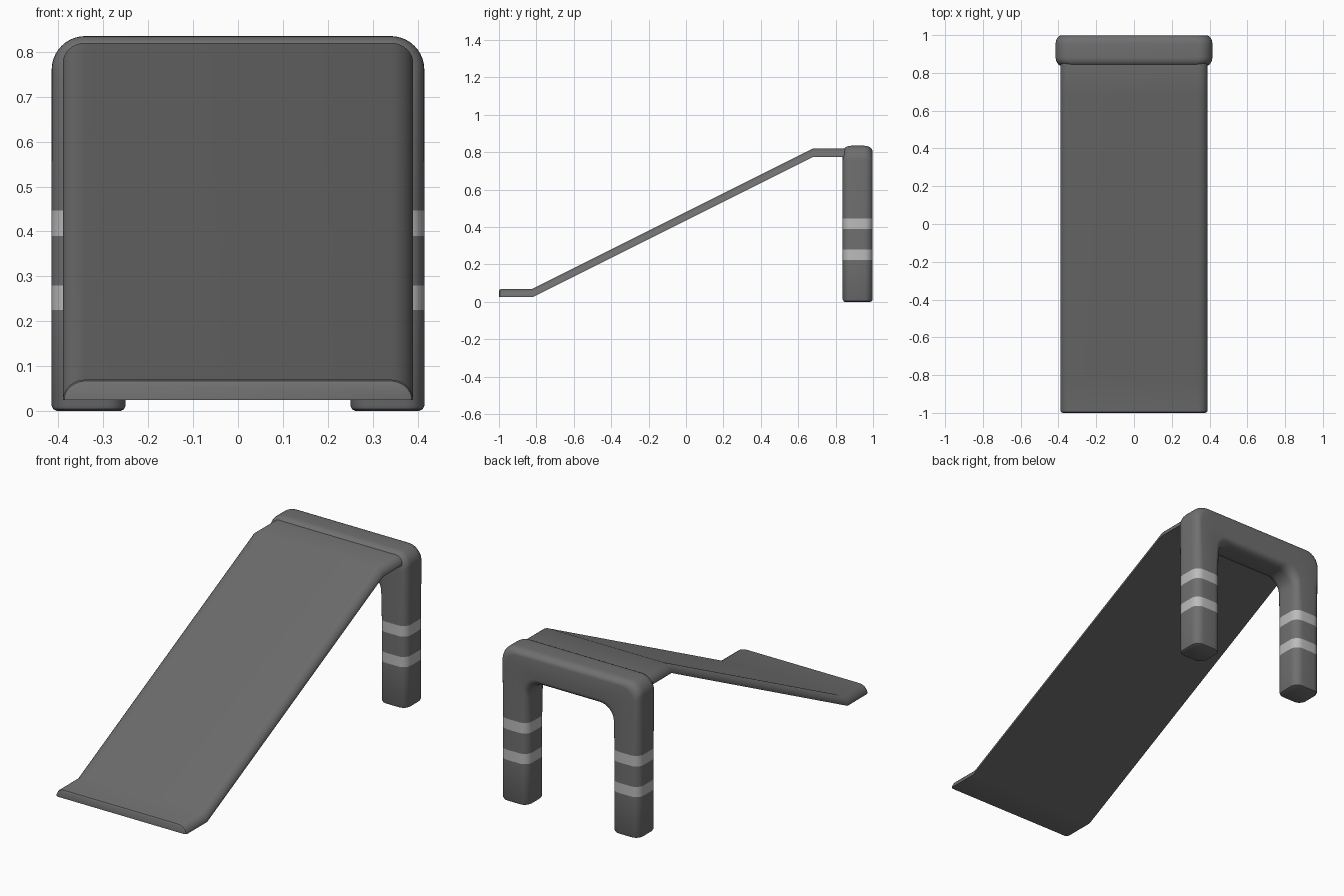
import bpy, bmesh, math
from mathutils import Vector

if "Cube" in bpy.data.objects:
    bpy.data.objects.remove(bpy.data.objects["Cube"])


def material(name, v):
    m = bpy.data.materials.new(name)
    m.diffuse_color = (v, v, v, 1)
    m.use_nodes = True
    m.node_tree.nodes["Principled BSDF"].inputs["Base Color"].default_value = m.diffuse_color
    return m


DARK = material("dark_grey", 0.16)
LIGHT = material("light_grey", 0.5)


def loft(name, rings, is_light=None):
    """Skin closed rings of equal length, cap both ends, smooth shade."""
    bm = bmesh.new()
    vr = [[bm.verts.new(p) for p in r] for r in rings]
    n = len(vr[0])
    for a, b in zip(vr, vr[1:]):
        for i in range(n):
            j = (i + 1) % n
            bm.faces.new((a[i], a[j], b[j], b[i]))
    bm.faces.new(vr[0][::-1])
    bm.faces.new(vr[-1])
    bmesh.ops.recalc_face_normals(bm, faces=bm.faces)
    if is_light:
        for f in bm.faces:
            f.material_index = int(is_light(f.calc_center_median()))
    me = bpy.data.meshes.new(name)
    bm.to_mesh(me)
    bm.free()
    me.materials.append(DARK)
    me.materials.append(LIGHT)
    ob = bpy.data.objects.new(name, me)
    bpy.context.collection.objects.link(ob)
    bpy.ops.object.select_all(action='DESELECT')
    ob.select_set(True)
    bpy.context.view_layer.objects.active = ob
    bpy.ops.object.shade_smooth_by_angle(angle=math.radians(32))
    return ob


# Arched support: rounded section swept up one leg, across and down the other
YC, HD, RAD = 0.918, 0.08, 0.045
OX, IX, OZ, IZ = 0.415, 0.25, 0.835, 0.67
BANDS = [(0.225, 0.28), (0.39, 0.447)]


def support_ring(outer, inner, inset=0.0):
    c, d = (outer + inner) / 2, outer - inner
    h = d.length / 2 - inset
    d.normalize()
    hd = HD - inset
    r = RAD - inset
    pts = []
    for k, (su, sv) in enumerate(((1, 1), (-1, 1), (-1, -1), (1, -1))):
        for s in range(7):
            a = math.pi / 2 * (k + s / 6)
            u = su * (h - r) + r * math.cos(a)
            v = sv * (hd - r) + r * math.sin(a)
            p = c + d * u
            pts.append(Vector((p.x, YC + v, p.y)))
    return pts


def corner(x, z, r, t):
    return Vector((x - r + r * math.cos(t), z - r + r * math.sin(t)))


half = [(Vector((OX, z)), Vector((IX, z)), i)
        for z, i in [(0, .012), (.004, .004), (.012, 0)]
        + [(z, 0) for b in BANDS for z in b]]
for s in range(11):
    t = math.pi / 2 * s / 10
    # inner fillet flares the opening into the crossbar
    inner = Vector((IX - 0.085 * (1 - math.cos(t)), IZ - 0.085 * (1 - math.sin(t))))
    half.append((corner(OX, OZ, 0.075, t), inner, 0))


def flip(v):
    return Vector((-v.x, v.y))


full = half + [(flip(o), flip(i), e) for o, i, e in reversed(half)]
loft("arched_support", [support_ring(*s) for s in full],
     lambda c: abs(c.x) > 0.2 and any(a < c.z < b for a, b in BANDS))

# Ramp board: flat bottom, rounded upper long edges, flat lips at both ends
HW, TH, RX = 0.39, 0.045, 0.05


def board_ring(y, z, w=HW, th=TH):
    pts = []
    for s in range(9):
        a = math.pi / 2 * s / 8
        pts.append((w - RX + RX * math.cos(a), th * math.sin(a)))
    pts += [(-x, h) for x, h in reversed(pts)]
    return [Vector((x, y, z + h)) for x, h in pts]


rings = [board_ring(-1.0, 0.025, HW - 0.012, 0.034),
         board_ring(-0.995, 0.025, HW - 0.003, 0.042),
         board_ring(-0.985, 0.025),
         board_ring(-0.82, 0.025),
         board_ring(0.68, 0.775),
         board_ring(0.92, 0.775)]
loft("ramp_board", rings)
